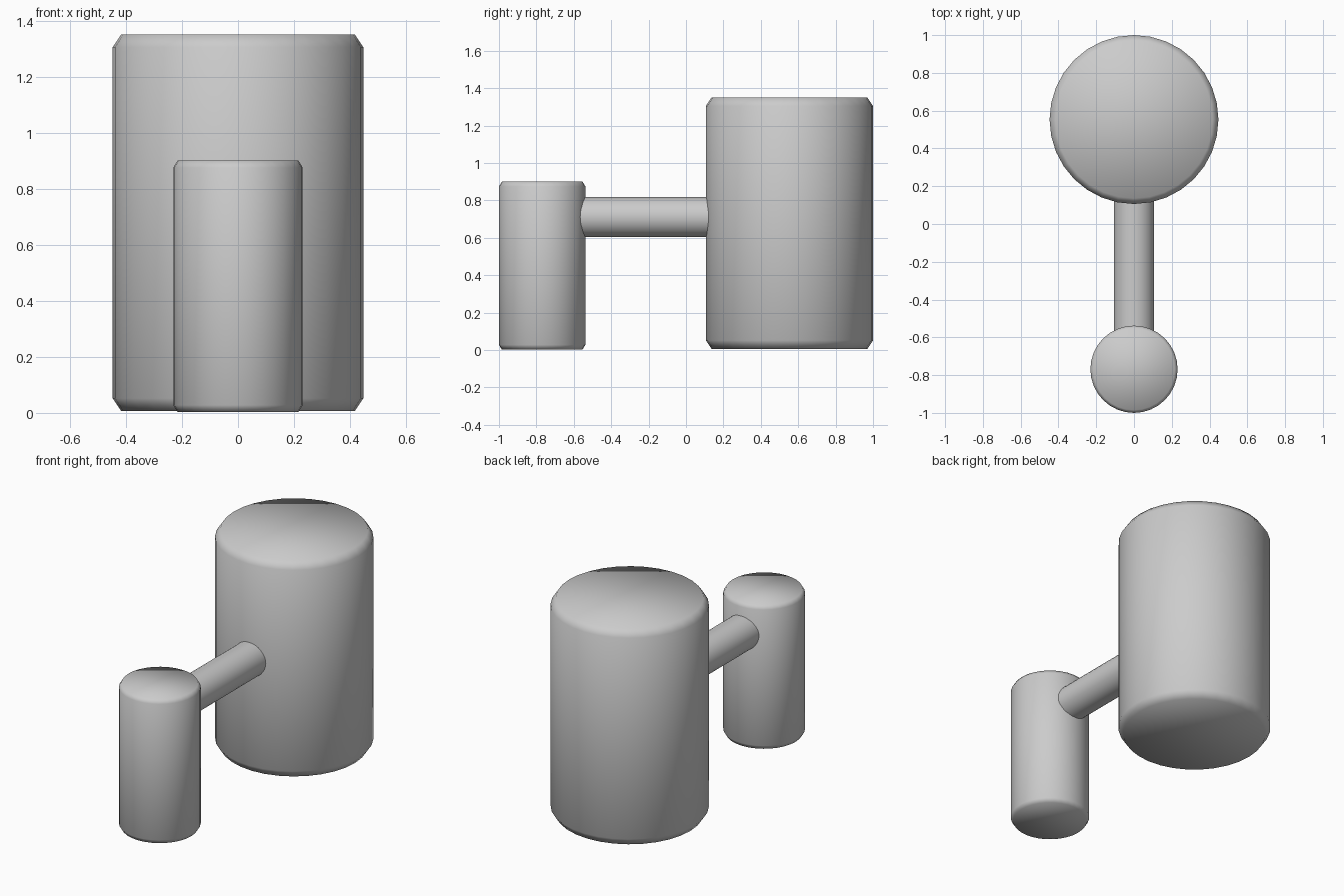
import bpy, bmesh, math

if "Cube" in bpy.data.objects:
    bpy.data.objects.remove(bpy.data.objects["Cube"])


def chamfered_drum(name, y, radius, z0, z1, inset, drop, sides=32):
    """Upright cylinder with a chamfered rim at both ends, smooth all over."""
    profile = [(radius - inset, z0), (radius, z0 + drop),
               (radius, z1 - drop), (radius - inset, z1)]
    bm = bmesh.new()
    rings = []
    for r, z in profile:
        rings.append([bm.verts.new((r * math.sin(2 * math.pi * i / sides),
                                    r * math.cos(2 * math.pi * i / sides), z))
                      for i in range(sides)])
    for a, b in zip(rings, rings[1:]):
        for i in range(sides):
            j = (i + 1) % sides
            bm.faces.new((a[i], a[j], b[j], b[i]))
    bm.faces.new(rings[0])
    bm.faces.new(rings[-1])
    bmesh.ops.recalc_face_normals(bm, faces=bm.faces)
    for f in bm.faces:
        f.smooth = True
    mesh = bpy.data.meshes.new(name)
    bm.to_mesh(mesh)
    bm.free()
    ob = bpy.data.objects.new(name, mesh)
    ob.location.y = y
    bpy.context.collection.objects.link(ob)
    return ob


# Two upright drums
chamfered_drum("large_drum", 0.553, 0.447, 0.007, 1.35, 0.03, 0.045)
chamfered_drum("small_drum", -0.769, 0.231, 0.003, 0.90, 0.015, 0.025)

# Horizontal bar joining them, ends buried in the drums
y0, y1 = -0.64, 0.2
bpy.ops.mesh.primitive_cylinder_add(vertices=32, radius=0.107, depth=y1 - y0,
                                    location=(0, (y0 + y1) / 2, 0.711),
                                    rotation=(math.pi / 2, 0, 0))
bar = bpy.context.object
bar.name = "connecting_bar"
bpy.ops.object.shade_smooth_by_angle()
